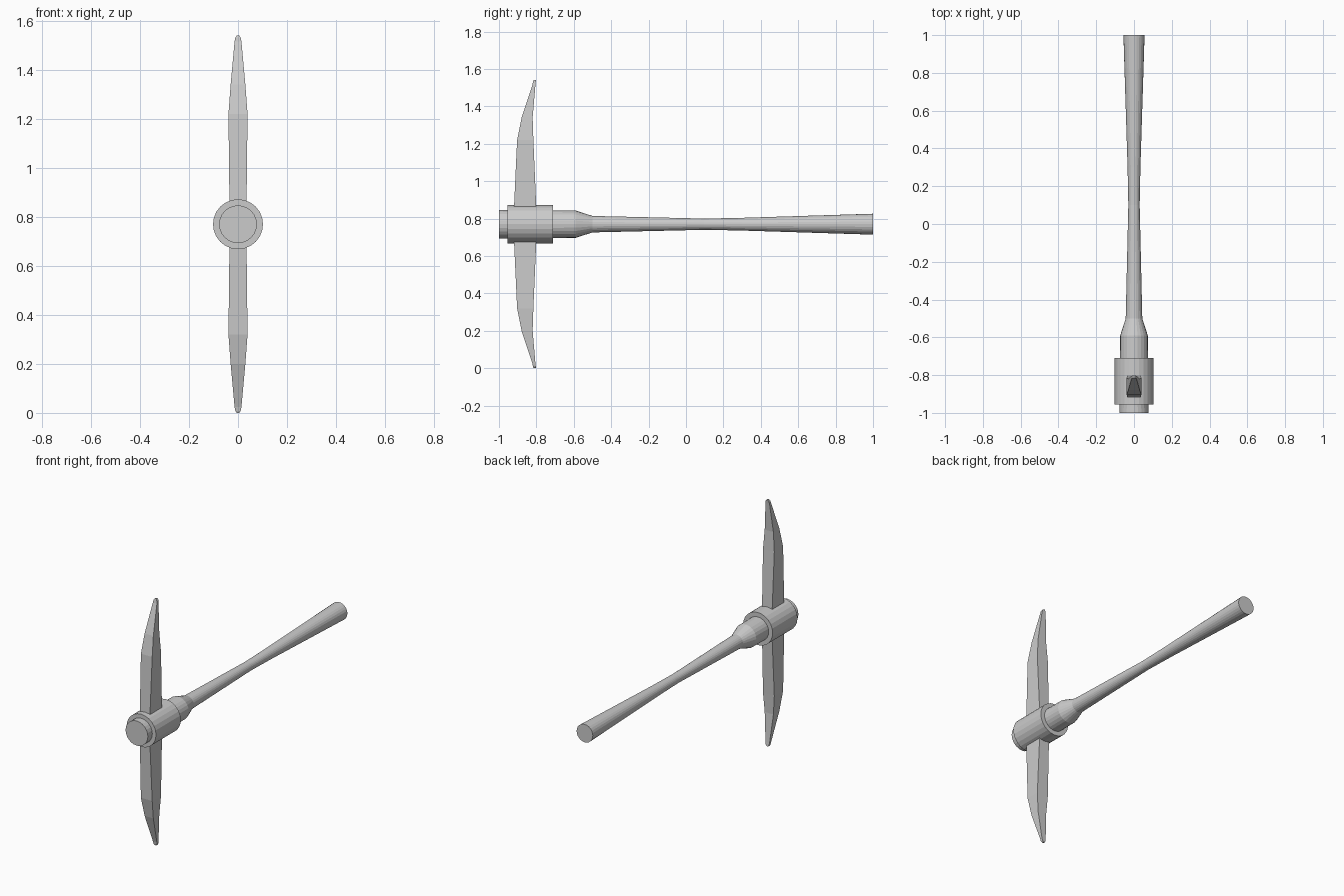
import bpy, bmesh, math

if "Cube" in bpy.data.objects:
    bpy.data.objects.remove(bpy.data.objects["Cube"])

MID = 0.77    # height of the handle axis
SIDES = 24


def finish(name, bm):
    bmesh.ops.recalc_face_normals(bm, faces=bm.faces[:])
    mesh = bpy.data.meshes.new(name)
    bm.to_mesh(mesh)
    bm.free()
    obj = bpy.data.objects.new(name, mesh)
    bpy.context.collection.objects.link(obj)
    return obj


def loft(name, rings):
    """Skin a series of equal-length rings and cap both ends."""
    bm = bmesh.new()
    loops = [[bm.verts.new(p) for p in ring] for ring in rings]
    n = len(loops[0])
    for a, b in zip(loops, loops[1:]):
        for i in range(n):
            j = (i + 1) % n
            bm.faces.new((a[i], a[j], b[j], b[i]))
    bm.faces.new(loops[0])
    bm.faces.new(loops[-1])
    return finish(name, bm)


def turned(name, profile):
    """Round part along y from (y, radius) pairs."""
    angles = [math.tau * i / SIDES for i in range(SIDES)]
    return loft(name, [[(r * math.cos(a), y, MID + r * math.sin(a))
                        for a in angles] for y, r in profile])


# Wooden handle: thick head end, slim waist, flared grip
turned("handle", [(-1.0, 0.077), (-0.59, 0.073), (-0.50, 0.044),
                  (0.10, 0.030), (0.30, 0.034), (1.0, 0.056)])

# Collar that holds the pick head
turned("collar", [(-0.955, 0.102), (-0.71, 0.102)])

# Curved pick blades: (z, front y, back y, half width) sections
sections = [(0.77, -0.922, -0.798, 0.034), (0.87, -0.919, -0.801, 0.035),
            (1.22, -0.903, -0.816, 0.039), (1.34, -0.879, -0.820, 0.030),
            (1.515, -0.821, -0.805, 0.014), (1.532, -0.818, -0.803, 0.011),
            (1.54, -0.815, -0.802, 0.005)]
for name, sign in (("upper_blade", 1), ("lower_blade", -1)):
    loft(name, [[(-w, f, MID + sign * (z - MID)), (w, f, MID + sign * (z - MID)),
                 (w, b, MID + sign * (z - MID)), (-w, b, MID + sign * (z - MID))]
                for z, f, b, w in sections])
